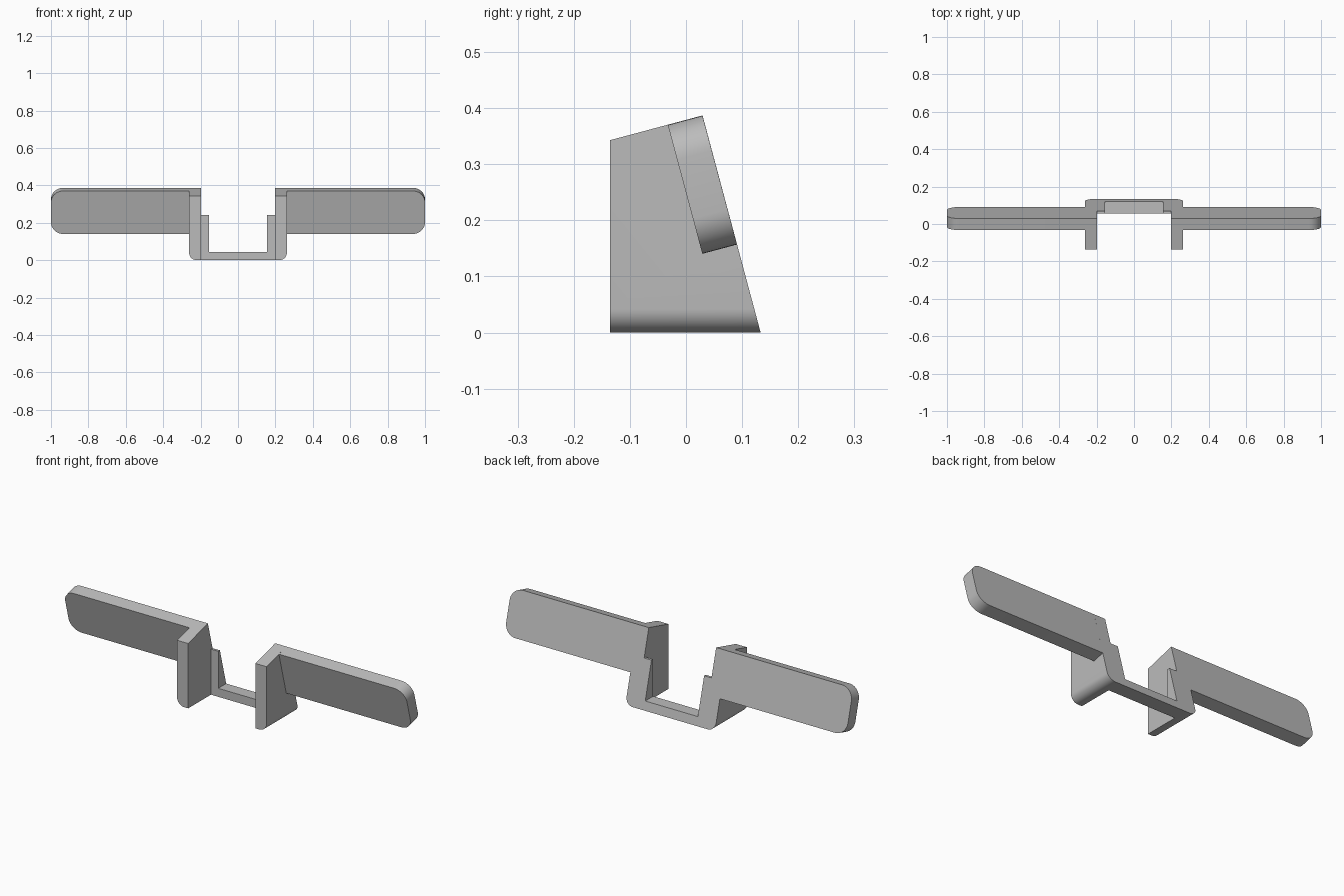
import bpy, bmesh, math
from mathutils import Matrix, Vector

if "Cube" in bpy.data.objects:
    bpy.data.objects.remove(bpy.data.objects["Cube"], do_unlink=True)

grey = bpy.data.materials.new("plain grey")
grey.use_nodes = True
grey.diffuse_color = (0.5, 0.5, 0.5, 1)
grey.node_tree.nodes["Principled BSDF"].inputs["Base Color"].default_value = (0.5, 0.5, 0.5, 1)

TILT = math.radians(15)
OUTER, INNER, LIP = 0.262, 0.197, 0.154   # half widths of the cradle


def prism(name, outline, frame, depth, round_test=None, radius=0.0):
    """Extrude a flat outline along the frame's third axis, rounding chosen edges."""
    bm = bmesh.new()
    face = bm.faces.new([bm.verts.new((a, b, 0)) for a, b in outline])
    ext = bmesh.ops.extrude_face_region(bm, geom=[face])["geom"]
    bmesh.ops.translate(bm, vec=(0, 0, depth),
                        verts=[g for g in ext if isinstance(g, bmesh.types.BMVert)])
    if round_test:
        edges = [e for e in bm.edges if round_test(*[v.co for v in e.verts])]
        bmesh.ops.bevel(bm, geom=edges, offset=radius, segments=10,
                        profile=0.5, affect='EDGES')
    bm.transform(frame)
    bmesh.ops.recalc_face_normals(bm, faces=bm.faces)
    mesh = bpy.data.meshes.new(name)
    bm.to_mesh(mesh)
    bm.free()
    mesh.materials.append(grey)
    ob = bpy.data.objects.new(name, mesh)
    bpy.context.collection.objects.link(ob)
    return ob


def frame(x, y, z, origin):
    m = Matrix((x, y, z)).transposed().to_4x4()
    m.translation = Vector(origin)
    return m


def combine(target, tool, operation):
    mod = target.modifiers.new(operation, 'BOOLEAN')
    mod.operation, mod.object, mod.solver = operation, tool, 'EXACT'
    bpy.context.view_layer.objects.active = target
    bpy.ops.object.modifier_apply(modifier=mod.name)
    bpy.data.objects.remove(tool, do_unlink=True)


def box(half_x, y0, y1, z0, z1):
    outline = [(y0, z0), (y1, z0), (y1, z1), (y0, z1)]
    return prism("cutter", outline, frame((0, 1, 0), (0, 0, 1), (1, 0, 0), (-half_x, 0, 0)),
                 2 * half_x)


# Cradle block: wedge side profile with rounded lower outer edges
bracket = prism("mounting_bracket",
                [(-0.135, 0), (0.133, 0), (0.0295, 0.387), (-0.135, 0.343)],
                frame((0, 1, 0), (0, 0, 1), (1, 0, 0), (-OUTER, 0, 0)), 2 * OUTER,
                lambda a, b: a.y < 1e-5 and b.y < 1e-5 and abs(a.x - b.x) > 0.1, 0.042)

# Tilted mounting plate with rounded corners, flush with the sloping back
up = Vector((0, -math.sin(TILT), math.cos(TILT)))
back = Vector((0, math.cos(TILT), math.sin(TILT)))
HEIGHT, THICK = 0.238, 0.064
low_front = Vector((0, 0.133, 0)) + up * 0.1625 - back * THICK
plate = prism("plate", [(-1, 0), (1, 0), (1, HEIGHT), (-1, HEIGHT)],
              frame((1, 0, 0), up, back, low_front), THICK,
              lambda a, b: abs(a.z - b.z) > 0.01, 0.065)
combine(bracket, plate, 'UNION')

# Screw holes through the plate
for x in (-0.87, -0.61, 0.61, 0.87):
    ring = [(0.0625 * math.cos(i * math.tau / 40), 0.0625 * math.sin(i * math.tau / 40))
            for i in range(40)]
    centre = Vector((x, 0, 0)) + low_front + up * HEIGHT / 2 - back * 0.05
    combine(bracket, prism("cutter", ring, frame((1, 0, 0), up, back, centre), 0.2),
            'DIFFERENCE')

# Open channel, upper gap and the narrower window that leaves a U-shaped lip
for cutter in ((INNER, -0.5, 0.055, -0.1, 0.6),
               (INNER, -0.5, 0.5, 0.241, 0.6),
               (LIP, -0.5, 0.5, 0.045, 0.6)):
    combine(bracket, box(*cutter), 'DIFFERENCE')

bpy.ops.object.select_all(action='DESELECT')
bracket.select_set(True)
bpy.context.view_layer.objects.active = bracket
bpy.ops.object.shade_smooth_by_angle(angle=math.radians(30))
